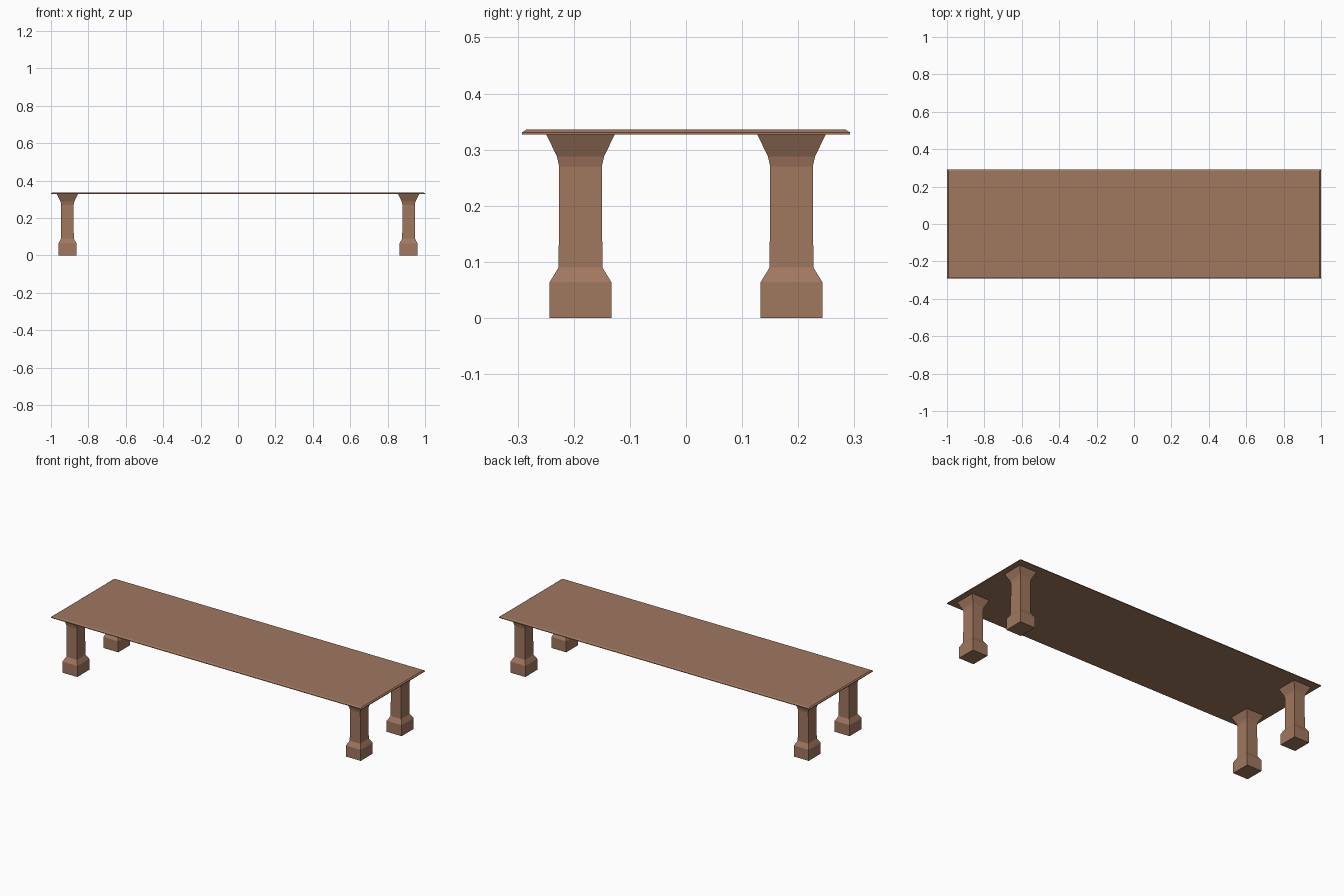
import bpy, bmesh

if "Cube" in bpy.data.objects:
    bpy.data.objects.remove(bpy.data.objects["Cube"])

brown = bpy.data.materials.new("brown wood")
brown.diffuse_color = (0.352, 0.184, 0.113, 1)
brown.use_nodes = True
brown.node_tree.nodes["Principled BSDF"].inputs["Base Color"].default_value = brown.diffuse_color


def stacked_box(name, rings, cx=0, cy=0):
    """Flat-faced solid from rectangular rings (half x, half y, z), bottom to top."""
    bm = bmesh.new()
    loops = []
    for hx, hy, z in rings:
        loops.append([bm.verts.new((cx + sx * hx, cy + sy * hy, z))
                      for sx, sy in ((-1, -1), (1, -1), (1, 1), (-1, 1))])
    for a, b in zip(loops, loops[1:]):
        for i in range(4):
            j = (i + 1) % 4
            bm.faces.new((a[i], a[j], b[j], b[i]))
    bm.faces.new(loops[0][::-1])
    bm.faces.new(loops[-1])
    mesh = bpy.data.meshes.new(name)
    bm.to_mesh(mesh)
    bm.free()
    mesh.materials.append(brown)
    obj = bpy.data.objects.new(name, mesh)
    bpy.context.collection.objects.link(obj)
    return obj


# Thin top board with a chamfered upper edge
stacked_box("table_top", [(1.0, 0.292, 0.327), (1.0, 0.292, 0.331),
                          (0.993, 0.284, 0.336)])

# Leg profile: square foot, sloped shoulder, shaft, flared capital
leg_rings = [(0.048, 0.055, 0.0), (0.048, 0.055, 0.064),
             (0.034, 0.039, 0.09), (0.033, 0.038, 0.27),
             (0.037, 0.042, 0.288), (0.056, 0.061, 0.327)]

# Four legs
for side, cx in (("left", -0.912), ("right", 0.912)):
    for end, cy in (("front", -0.188), ("back", 0.188)):
        stacked_box(f"{end}_{side}_leg", leg_rings, cx, cy)
